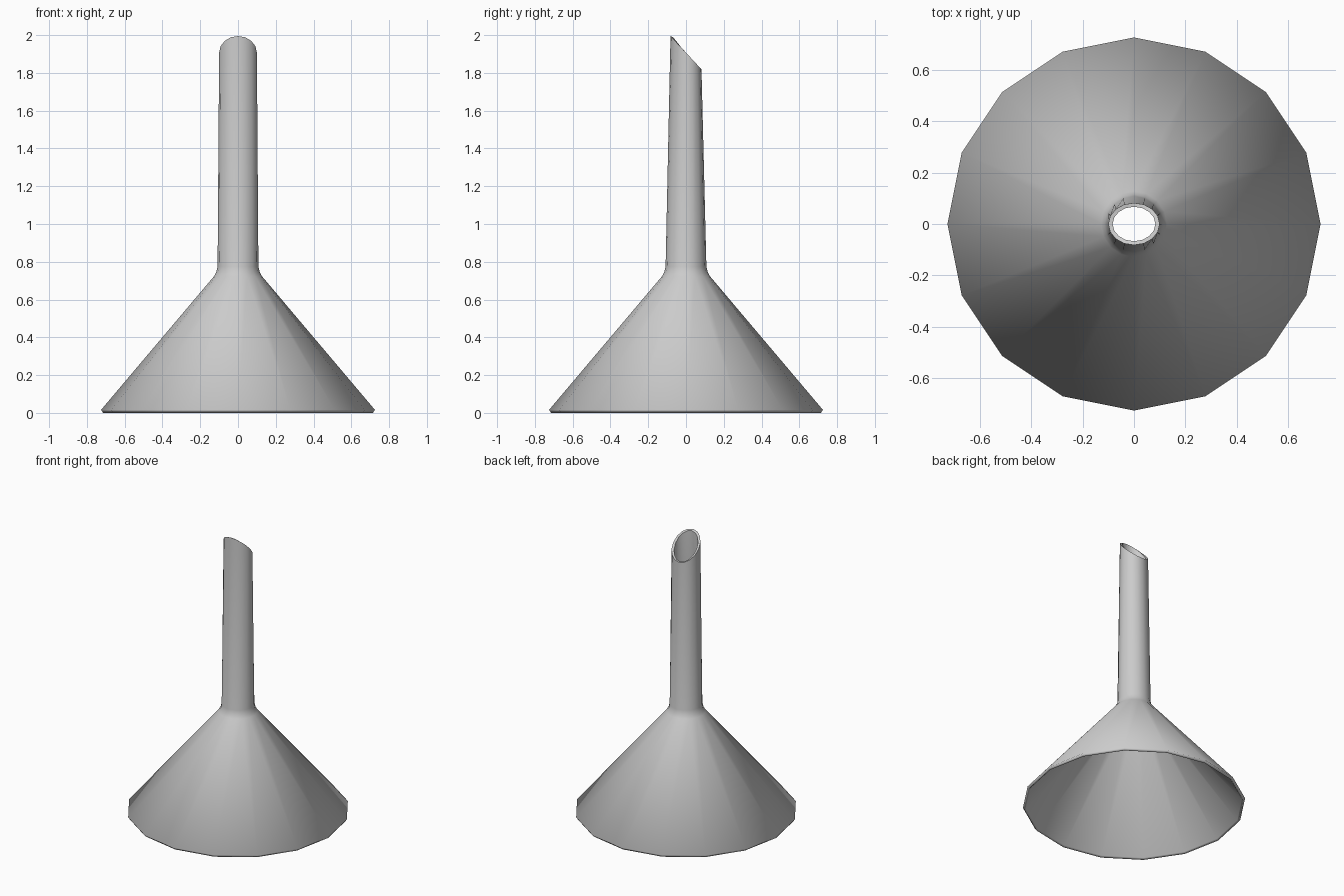
import bpy, bmesh
from math import sin, cos, tau

if "Cube" in bpy.data.objects:
    bpy.data.objects.remove(bpy.data.objects["Cube"])

SIDES = 16

# Closed wall profile as (x radius, y radius, z, slant of the ring along y)
profile = [
    (0.725, 0.725, 0.016, 0),      # outer rim
    (0.128, 0.128, 0.722, 0),      # outer cone top
    (0.115, 0.115, 0.745, 0),
    (0.108, 0.108, 0.775, 0),      # spout base
    (0.100, 0.082, 1.907, 0.088),  # slanted tip, outside
    (0.083, 0.067, 1.903, 0.085),  # slanted tip, inside
    (0.092, 0.092, 0.770, 0),      # inner spout base
    (0.112, 0.112, 0.718, 0),      # inner cone top
    (0.704, 0.704, 0.010, 0),      # inner rim
    (0.714, 0.714, 0.000, 0),      # rim underside
]

bm = bmesh.new()
rings = []
for rx, ry, z, slant in profile:
    ring = []
    for i in range(SIDES):
        a = tau * i / SIDES
        ring.append(bm.verts.new((rx * cos(a), ry * sin(a), z - slant * sin(a))))
    rings.append(ring)

# Bridge neighbouring rings, closing the wall at the rim
for k, lower in enumerate(rings):
    upper = rings[(k + 1) % len(rings)]
    for i in range(SIDES):
        j = (i + 1) % SIDES
        bm.faces.new((lower[i], lower[j], upper[j], upper[i])).smooth = True

bmesh.ops.recalc_face_normals(bm, faces=bm.faces)
# Keep the cut tip crisp
for ring in rings[4:6]:
    for i in range(SIDES):
        bm.edges.get((ring[i], ring[(i + 1) % SIDES])).smooth = False

mesh = bpy.data.meshes.new("funnel")
bm.to_mesh(mesh)
bm.free()
bpy.context.collection.objects.link(bpy.data.objects.new("funnel", mesh))
